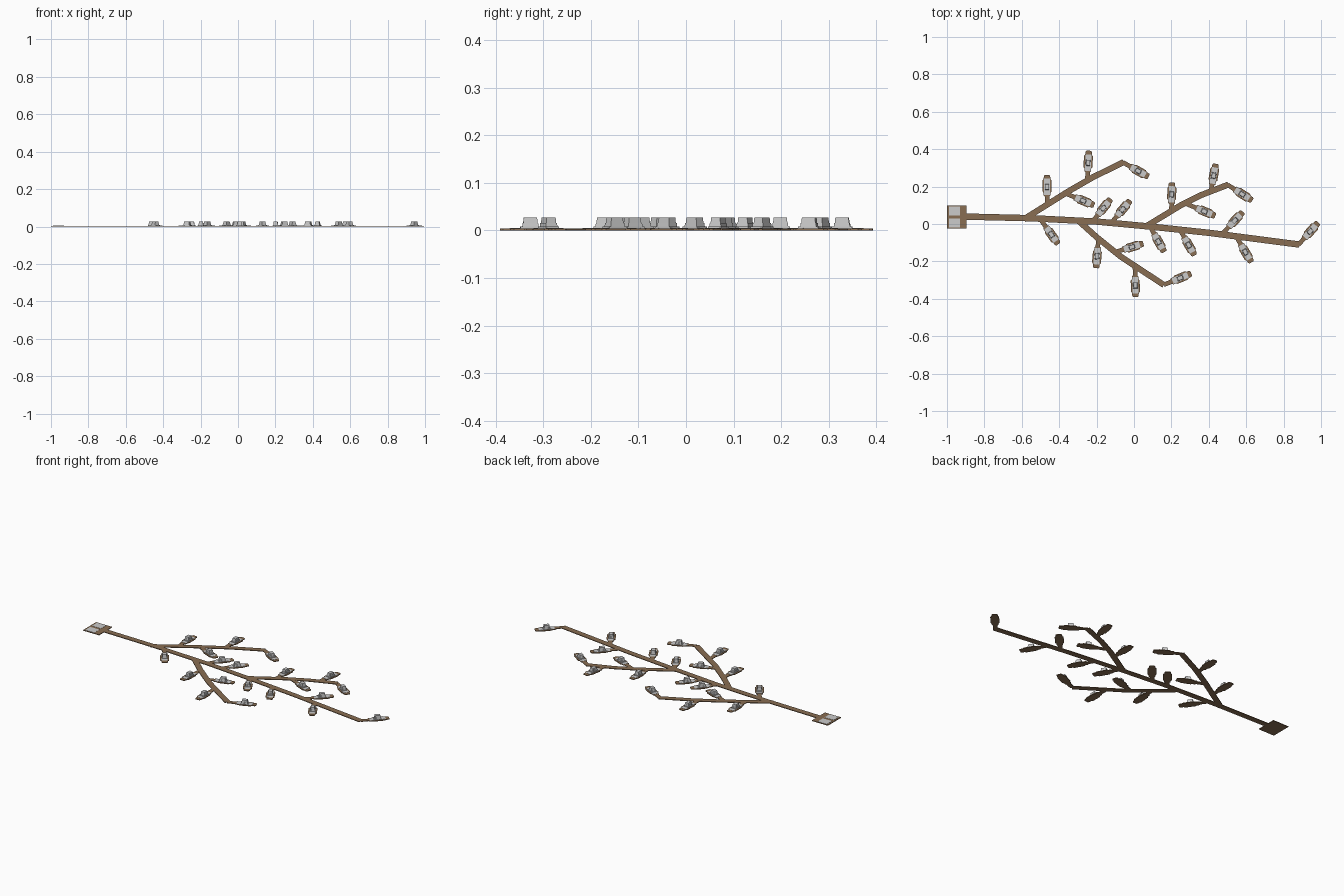
import bpy, bmesh
from mathutils import Vector, Matrix

if "Cube" in bpy.data.objects:
    bpy.data.objects.remove(bpy.data.objects["Cube"])

T = 0.004  # strip thickness

tan = bpy.data.materials.new("tan_strip")
tan.diffuse_color = (0.25, 0.155, 0.085, 1)
tan.use_nodes = True
tan.node_tree.nodes["Principled BSDF"].inputs["Base Color"].default_value = tan.diffuse_color


def finish(name, bm, mat=None):
    bmesh.ops.recalc_face_normals(bm, faces=bm.faces[:])
    me = bpy.data.meshes.new(name)
    bm.to_mesh(me)
    bm.free()
    ob = bpy.data.objects.new(name, me)
    bpy.context.collection.objects.link(ob)
    if mat:
        me.materials.append(mat)
    return ob


def prism(bm, pts, z0, z1, taper=1.0, m=Matrix()):
    """Extrude a 2D outline from z0 to z1, optionally scaling the top."""
    lo = [bm.verts.new(m @ Vector((x, y, z0))) for x, y in pts]
    hi = [bm.verts.new(m @ Vector((x * taper, y * taper, z1))) for x, y in pts]
    n = len(pts)
    bm.faces.new(lo[::-1])
    bm.faces.new(hi)
    for i in range(n):
        bm.faces.new((lo[i], lo[(i + 1) % n], hi[(i + 1) % n], hi[i]))


def rect(w, h, cx=0, cy=0):
    return [(cx - w/2, cy - h/2), (cx + w/2, cy - h/2),
            (cx + w/2, cy + h/2), (cx - w/2, cy + h/2)]


def strip(name, path, width):
    """Flat ribbon of constant width along a path."""
    p = [Vector(q) for q in path]
    left, right = [], []
    for i, q in enumerate(p):
        d = (p[min(i + 1, len(p) - 1)] - p[max(i - 1, 0)]).normalized()
        nrm = Vector((-d.y, d.x)) * width / 2
        left.append(q + nrm)
        right.append(q - nrm)
    bm = bmesh.new()
    prism(bm, [tuple(v) for v in right + left[::-1]], 0, T)
    finish(name, bm, tan)


# Trunk and the three branches
strip("trunk", [(-0.92, 0.04), (-0.55, 0.031), (-0.2, 0.013),
                (0.1, -0.015), (0.4, -0.047), (0.885, -0.11)], 0.034)
strip("branch_rear_left", [(-0.59, 0.025), (-0.35, 0.175), (-0.22, 0.25), (-0.055, 0.331)], 0.032)
strip("branch_rear_right", [(0.06, -0.015), (0.25, 0.1), (0.36, 0.155), (0.505, 0.211)], 0.032)
strip("branch_front", [(-0.3, 0.02), (-0.2, -0.07), (-0.07, -0.175), (0.16, -0.326)], 0.032)

# Connector plate with two solder pads
bm = bmesh.new()
prism(bm, rect(0.105, 0.122, -0.9475, 0.038), 0, T)
finish("connector_plate", bm, tan)
bm = bmesh.new()
for y in (0.07, 0.006):
    prism(bm, rect(0.06, 0.048, -0.965 + 0.005, y), T - 0.001, T + 0.001)
finish("connector_pads", bm)

# Leaves: (stem root, tip)
leaves = [
    ((-0.465, 0.1), (-0.465, 0.262)), ((-0.25, 0.23), (-0.242, 0.392)),
    ((-0.37, 0.165), (-0.213, 0.1)), ((-0.06, 0.33), (0.078, 0.252)),
    ((0.2, 0.07), (0.203, 0.222)), ((0.41, 0.17), (0.437, 0.322)),
    ((0.27, 0.112), (0.435, 0.043)), ((0.5, 0.21), (0.632, 0.125)),
    ((-0.19, -0.08), (-0.203, -0.236)), ((-0.1, -0.15), (0.05, -0.104)),
    ((0.005, -0.225), (0.008, -0.391)), ((0.16, -0.325), (0.306, -0.264)),
    ((-0.5, 0.025), (-0.405, -0.108)), ((-0.22, 0.015), (-0.124, 0.135)),
    ((-0.12, 0.008), (-0.02, 0.127)), ((0.085, -0.012), (0.162, -0.15)),
    ((0.245, -0.03), (0.324, -0.168)), ((0.47, -0.055), (0.582, 0.065)),
    ((0.545, -0.065), (0.628, -0.205)), ((0.88, -0.11), (0.985, 0.008)),
]
# Half outline of a leaf: distance back from tip, half width
half = [(0, 0.012), (0.006, 0.017), (0.022, 0.018), (0.029, 0.024),
        (0.088, 0.024), (0.095, 0.018), (0.11, 0.018), (0.116, 0.012)]

for i, (root, tip) in enumerate(leaves):
    root, tip = Vector(root), Vector(tip)
    d = (tip - root).normalized()
    L = (tip - root).length
    side = [(-t, w) for t, w in half] + [(-L, 0.012)]
    # Local frame: x towards the tip
    m = Matrix(((d.x, -d.y, 0, tip.x), (d.y, d.x, 0, tip.y),
                (0, 0, 1, 0), (0, 0, 0, 1)))
    bm = bmesh.new()
    prism(bm, side + [(x, -y) for x, y in side[::-1]], 0, T - 0.0001, 1, m)
    finish(f"leaf_{i:02d}", bm, tan)

    # Lamp: flat contacts, flared foot, tapered housing and raised lens
    c = m @ Matrix.Translation((-0.064, 0, 0))
    bm = bmesh.new()
    for s in (-1, 1):
        prism(bm, rect(0.034, 0.032, s * 0.027), T - 0.001, T + 0.001, 1, c)
    prism(bm, rect(0.042, 0.03), T, 0.008, 1, c)
    prism(bm, rect(0.034, 0.026), 0.008, 0.016, 0.95, c)
    prism(bm, rect(0.030, 0.022), 0.016, 0.027, 0.93, c)
    finish(f"lamp_{i:02d}", bm)
